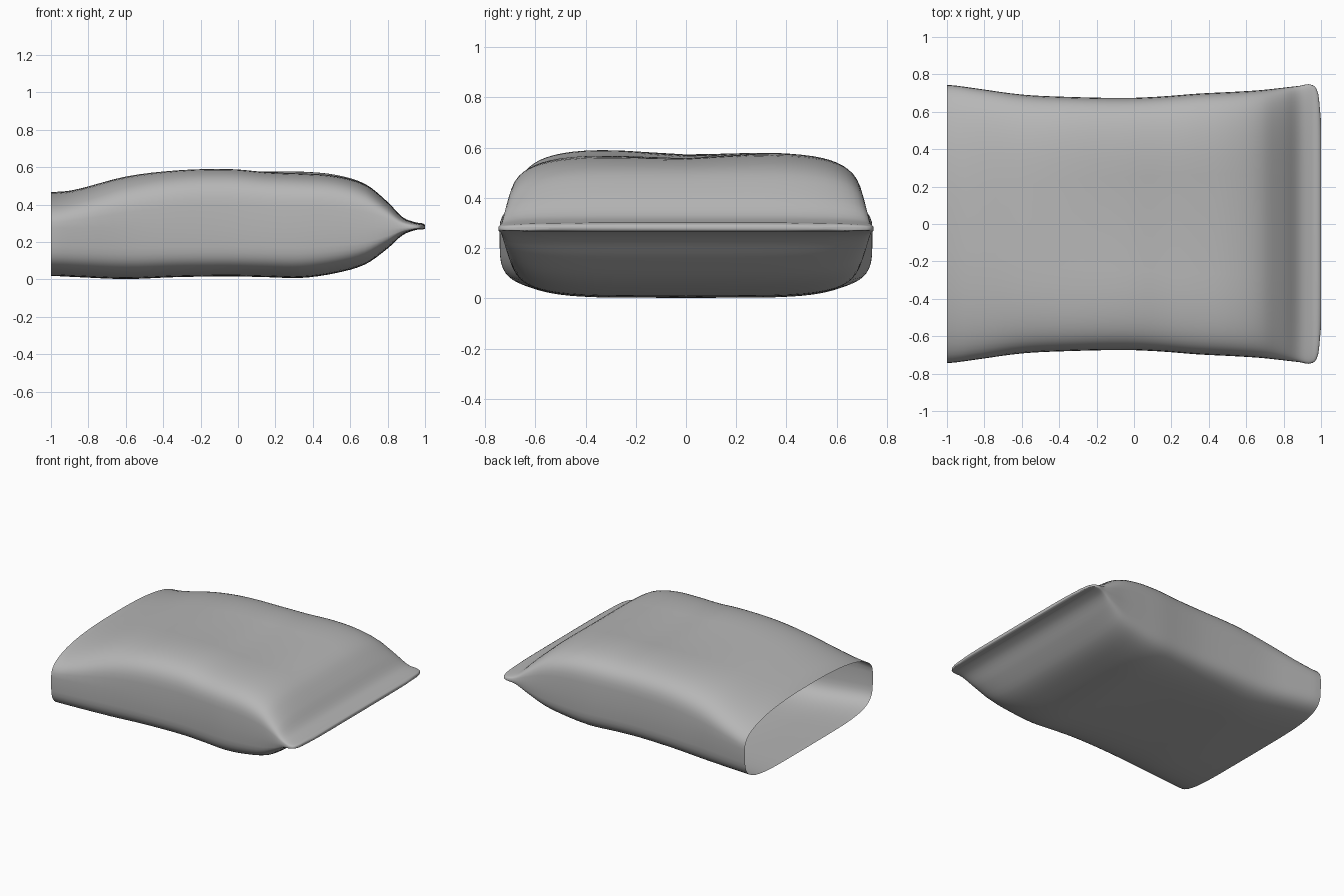
import bpy, bmesh, math

if "Cube" in bpy.data.objects:
    bpy.data.objects.remove(bpy.data.objects["Cube"])

# Stations along the pillowcase: x, half width, top z, bottom z, top squareness
STATIONS = [
    (-1.00, .743, .468, .018, 2.5), (-.88, .730, .478, .013, 2.9),
    (-.60, .692, .552, .002, 3.8), (-.33, .679, .587, .012, 4.5),
    (-.04, .674, .598, .016, 4.7), (.15, .682, .588, .012, 4.8),
    (.34, .697, .582, .008, 4.8), (.52, .706, .563, .033, 4.8),
    (.68, .716, .512, .080, 4.6), (.80, .729, .415, .165, 4.4),
    (.88, .738, .333, .236, 4.2), (.95, .744, .305, .264, 4.2),
    (.985, .695, .300, .266, 4.2), (1.0, .550, .292, .271, 4.0)]
SEGMENTS, STEPS = 64, 4


def tangent(i, k):
    a, b = STATIONS[max(i - 1, 0)], STATIONS[min(i + 1, len(STATIONS) - 1)]
    return 0 if i == 0 else (b[k] - a[k]) / (b[0] - a[0])


def sample(i, t):
    """Smooth Hermite blend between station i and i + 1."""
    a, b = STATIONS[i], STATIONS[i + 1]
    h = b[0] - a[0]
    out = [a[0] + h * t]
    for k in range(1, 5):
        out.append((2*t**3 - 3*t**2 + 1) * a[k] + (t**3 - 2*t**2 + t) * h * tangent(i, k)
                   + (3*t**2 - 2*t**3) * b[k] + (t**3 - t**2) * h * tangent(i + 1, k))
    return out


def spow(v, e):
    return math.copysign(abs(v) ** e, v)


def ring(bm, x, w, top, bottom, p):
    seam = min(max(.275, bottom + .008), top - .008)
    bump = math.exp(-((x - .1) / .5) ** 2)
    verts = []
    for j in range(SEGMENTS):
        a = 2 * math.pi * j / SEGMENTS
        q = p if j < SEGMENTS / 2 else 4.9
        y, s = w * spow(math.cos(a), 2 / q), spow(math.sin(a), 2 / q)
        if s > 0:  # soft dent along the top, with a slight twist
            side = math.tanh(2.5 * y / w) * math.tanh((x - .12) / .2)
            dent = .07 * math.exp(-(y / .22) ** 2) + .03 * (1 - side)
            z = seam + s * (top - seam) * (1 - bump * dent)
        else:
            z = seam + s * (seam - bottom)
        verts.append(bm.verts.new((x, y, z)))
    return verts


# Stuffed sleeve, open at -x and pinched to a flat seam at +x
bm = bmesh.new()
samples = [sample(i, t / STEPS) for i in range(len(STATIONS) - 1) for t in range(STEPS)]
rings = [ring(bm, *s) for s in samples + [list(STATIONS[-1])]]
for r0, r1 in zip(rings, rings[1:]):
    for j in range(SEGMENTS):
        k = (j + 1) % SEGMENTS
        bm.faces.new((r0[j], r0[k], r1[k], r1[j]))
bm.faces.new(rings[-1])
bm.normal_update()
# Point all faces outward
if sum(f.normal.z * (f.calc_center_median().z - .28) for f in bm.faces) < 0:
    bmesh.ops.reverse_faces(bm, faces=bm.faces[:])
for f in bm.faces:
    f.smooth = True
mesh = bpy.data.meshes.new("pillow_sleeve")
bm.to_mesh(mesh)
bm.free()
pillow = bpy.data.objects.new("pillow_sleeve", mesh)
bpy.context.collection.objects.link(pillow)

# Mid-grey cloth
cloth = bpy.data.materials.new("grey_cloth")
cloth.diffuse_color = (.47, .47, .47, 1)
cloth.use_nodes = True
cloth.node_tree.nodes["Principled BSDF"].inputs["Base Color"].default_value = cloth.diffuse_color
mesh.materials.append(cloth)
